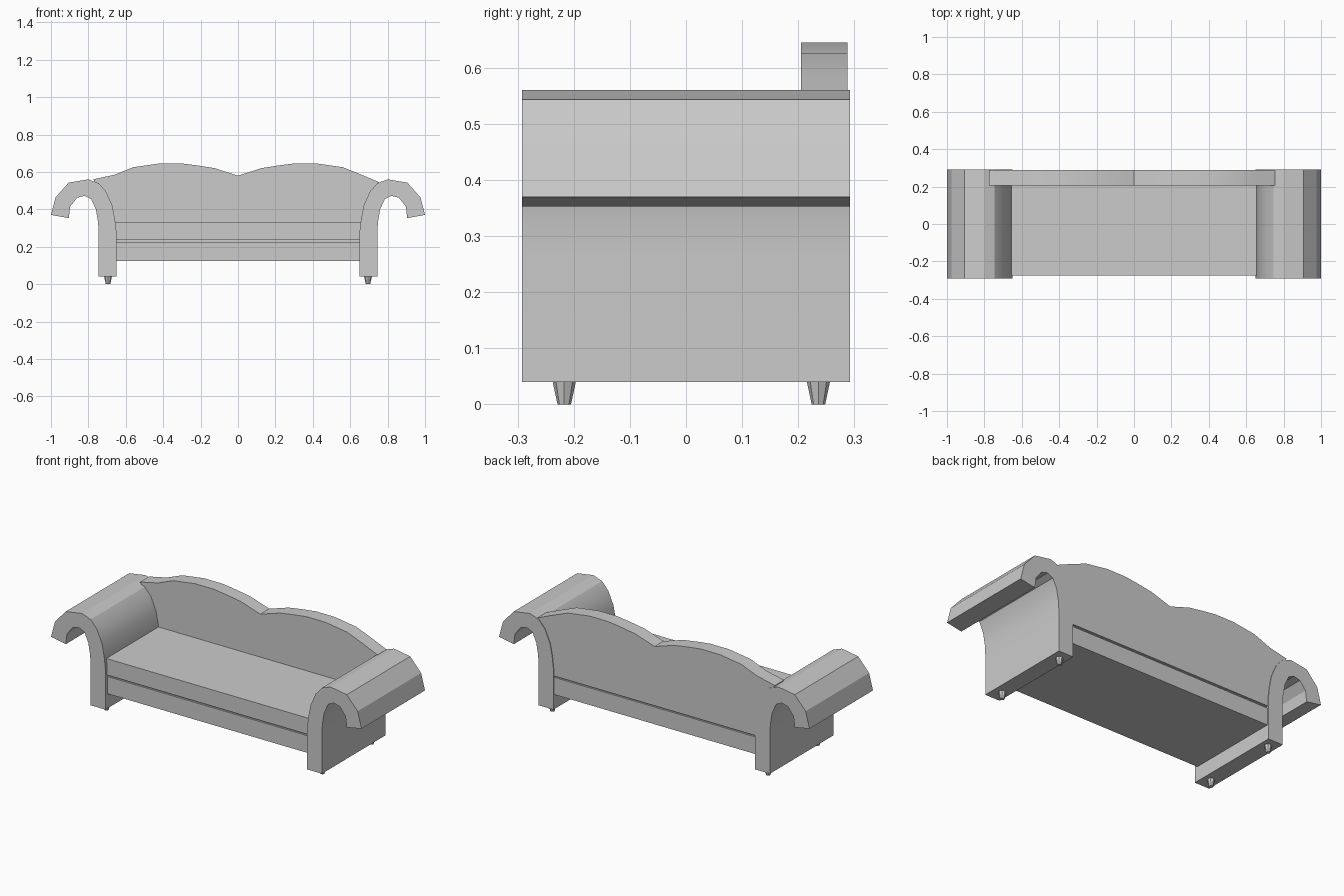
import bpy, bmesh
from math import radians

if "Cube" in bpy.data.objects:
    bpy.data.objects.remove(bpy.data.objects["Cube"])


def finish(name, bm, smooth=None):
    bmesh.ops.recalc_face_normals(bm, faces=bm.faces)
    me = bpy.data.meshes.new(name)
    bm.to_mesh(me)
    bm.free()
    ob = bpy.data.objects.new(name, me)
    bpy.context.collection.objects.link(ob)
    if smooth:
        bpy.ops.object.select_all(action='DESELECT')
        ob.select_set(True)
        bpy.context.view_layer.objects.active = ob
        bpy.ops.object.shade_smooth_by_angle(angle=radians(smooth))
    return ob


def extrude_profile(name, pts, y0, y1, smooth=None):
    """Extrude an XZ outline along y."""
    bm = bmesh.new()
    face = bm.faces.new([bm.verts.new((x, y0, z)) for x, z in pts])
    ext = bmesh.ops.extrude_face_region(bm, geom=[face])
    verts = [g for g in ext['geom'] if isinstance(g, bmesh.types.BMVert)]
    bmesh.ops.translate(bm, verts=verts, vec=(0, y1 - y0, 0))
    return finish(name, bm, smooth)


def box(name, x0, x1, y0, y1, z0, z1):
    return extrude_profile(name, [(x0, z0), (x1, z0), (x1, z1), (x0, z1)], y0, y1)


# Rolled arms: hook-shaped profile, mirrored
arm = [(0.65, 0.04), (0.65, 0.28), (0.658, 0.35), (0.672, 0.42), (0.705, 0.495),
       (0.745, 0.54), (0.80, 0.56), (0.905, 0.543), (0.975, 0.465), (1.0, 0.37),
       (0.905, 0.353), (0.897, 0.415), (0.86, 0.462), (0.82, 0.472), (0.785, 0.455),
       (0.76, 0.40), (0.748, 0.33), (0.745, 0.27), (0.745, 0.04)]
for side, label in ((1, "right"), (-1, "left")):
    extrude_profile(label + "_arm", [(side * x, z) for x, z in arm], -0.292, 0.292, 25)

# Double-humped backrest, lower sides tucked inside the arms
hump = [(0.125, 0.62), (0.22, 0.635), (0.30, 0.645), (0.42, 0.645), (0.56, 0.625),
        (0.66, 0.585), (0.755, 0.545), (0.71, 0.485), (0.678, 0.41), (0.66, 0.30),
        (0.655, 0.235)]
outline = [(0, 0.58)] + hump + [(-x, z) for x, z in reversed(hump)]
outline = [(-0.775, 0.56) if p == (-0.755, 0.545) else p for p in outline]
extrude_profile("backrest", outline, 0.205, 0.288, 25)

# Seat base and cushion with a thin recessed seam between them
box("seat_base", -0.66, 0.66, -0.272, 0.284, 0.125, 0.225)
box("seat_seam", -0.655, 0.655, -0.262, 0.275, 0.22, 0.24)
box("seat_cushion", -0.66, 0.66, -0.275, 0.21, 0.235, 0.33)

# Tapered legs under the arms
for x in (-0.695, 0.695):
    for y in (-0.217, 0.236):
        bm = bmesh.new()
        bmesh.ops.create_cone(bm, cap_ends=True, segments=8, radius1=0.012,
                              radius2=0.021, depth=0.042)
        bmesh.ops.translate(bm, verts=bm.verts, vec=(x, y, 0.021))
        finish(("front" if y < 0 else "back") + "_leg", bm)
